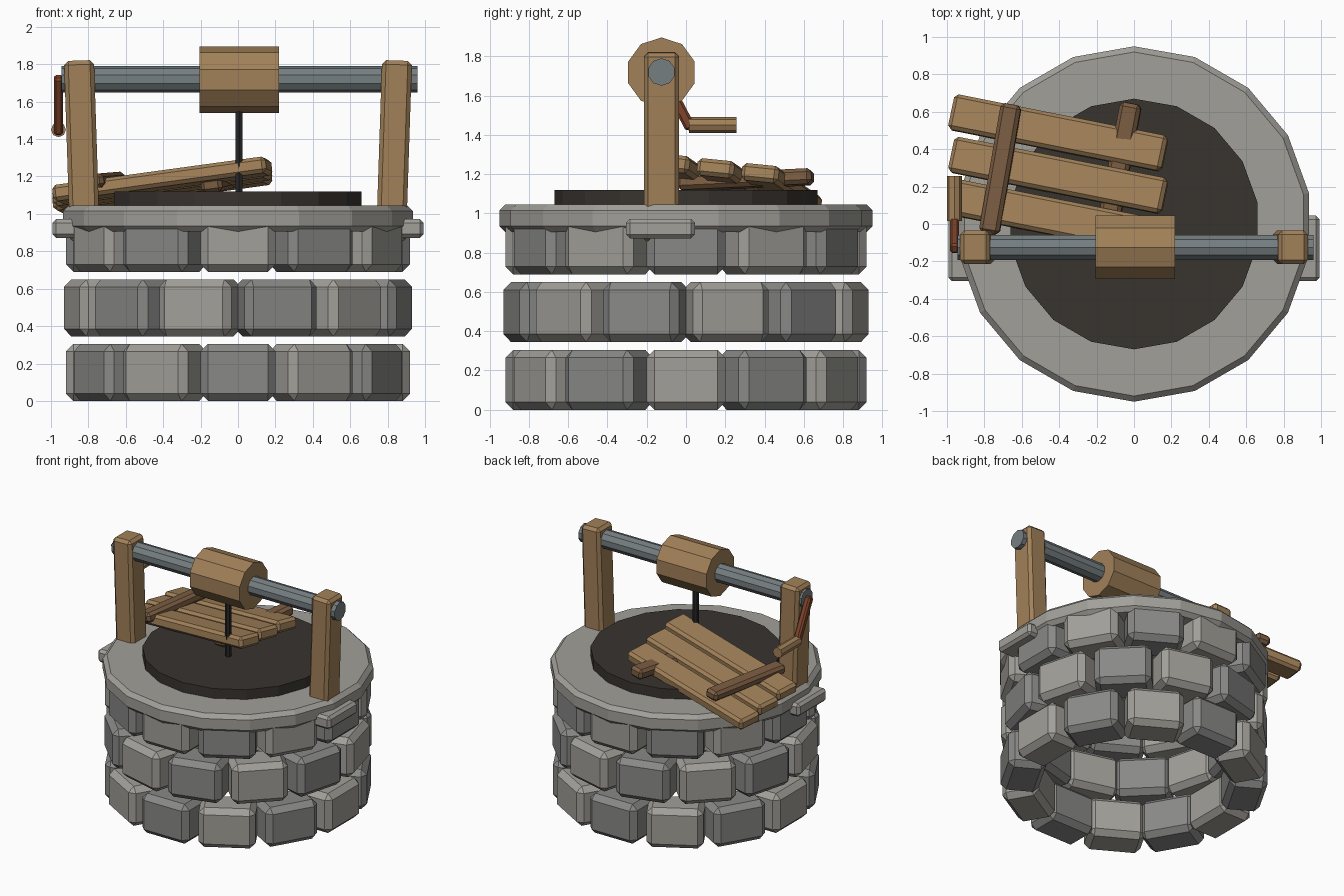
import bpy, bmesh
from math import radians, pi, cos, sin
from mathutils import Vector, Matrix, Euler

if "Cube" in bpy.data.objects:
    bpy.data.objects.remove(bpy.data.objects["Cube"])


def mat(name, rgb):
    m = bpy.data.materials.new(name)
    m.diffuse_color = (*rgb, 1)
    m.use_nodes = True
    m.node_tree.nodes["Principled BSDF"].inputs["Base Color"].default_value = m.diffuse_color
    return m


WOOD = mat("wood", (0.36, 0.22, 0.10))
DARK_WOOD = mat("dark_wood", (0.20, 0.11, 0.055))
RED_WOOD = mat("red_wood", (0.22, 0.06, 0.025))
BLACK = mat("dark_water", (0.04, 0.033, 0.028))
ROPE = mat("dark_rope", (0.02, 0.02, 0.02))
STEEL = mat("steel", (0.18, 0.21, 0.22))
STONE_A = mat("stone_warm", (0.36, 0.35, 0.32))
STONE_B = mat("stone_cool", (0.25, 0.25, 0.245))


def finish(name, bm, material, bevel):
    bmesh.ops.recalc_face_normals(bm, faces=bm.faces)
    me = bpy.data.meshes.new(name)
    bm.to_mesh(me)
    bm.free()
    ob = bpy.data.objects.new(name, me)
    bpy.context.collection.objects.link(ob)
    me.materials.append(material)
    if bevel:
        b = ob.modifiers.new("bevel", 'BEVEL')
        b.width, b.segments = bevel, 1
        b.limit_method, b.angle_limit = 'ANGLE', radians(40)
    return ob


def box(name, size, matrix, material, bevel=0.02):
    bm = bmesh.new()
    bmesh.ops.create_cube(bm, size=1, matrix=Matrix.Diagonal((*size, 1)))
    ob = finish(name, bm, material, bevel)
    ob.matrix_world = matrix
    return ob


def frame(a, b, up):
    """Matrix at the midpoint of a-b, local z along a-b, local y near up."""
    a, b = Vector(a), Vector(b)
    z = (b - a).normalized()
    x = Vector(up).cross(z).normalized()
    y = z.cross(x)
    m = Matrix((x, y, z)).transposed().to_4x4()
    m.translation = (a + b) / 2
    return m, (b - a).length


def rod(name, a, b, r, sides, material, up=(0, 0, 1), bevel=0):
    m, length = frame(a, b, up)
    bm = bmesh.new()
    bmesh.ops.create_cone(bm, cap_ends=True, segments=sides, radius1=r, radius2=r, depth=length)
    ob = finish(name, bm, material, bevel)
    ob.matrix_world = m
    return ob


def beam(name, a, b, w, t, material, up=(0, 0, 1), bevel=0.02):
    m, length = frame(a, b, up)
    return box(name, (w, t, length), m, material, bevel)


# Wall: three staggered courses of twelve blocks
for row, (z0, z1) in enumerate(((0, 0.305), (0.345, 0.65), (0.69, 0.985))):
    for i in range(12):
        a = radians(30 * i + (15 if row % 2 else 0))
        m = Matrix.Rotation(a, 4, 'Z') @ Matrix.Translation((0.785, 0, (z0 + z1) / 2))
        box(f"wall_stone_{row + 1}_{i + 1}", (0.27, 0.40, z1 - z0), m,
            STONE_A if (i + row // 2) % 2 == 0 else STONE_B, 0.04)

# Rim and dark opening
rod("rim", (0, 0, 0.905), (0, 0, 1.045), 0.95, 18, STONE_A, (0, 1, 0), 0.03)
rod("dark_opening", (0, 0, 1.0), (0, 0, 1.12), 0.67, 18, BLACK, (0, 1, 0))

# Posts and the stone brackets beside them
for s, side in ((-1, "left"), (1, "right")):
    beam(f"{side}_post", (s * 0.818, -0.125, 0.85), (s * 0.85, -0.125, 1.82),
         0.16, 0.18, WOOD, (0, 1, 0), 0.022)
    box(f"{side}_bracket", (0.20, 0.35, 0.10), Matrix.Translation((s * 0.893, -0.13, 0.922)),
        STONE_A, 0.02)

# Axle, drum and rope
rod("axle", (-0.945, -0.125, 1.72), (0.96, -0.125, 1.72), 0.07, 10, STEEL)
rod("drum", (-0.205, -0.125, 1.718), (0.22, -0.125, 1.718), 0.178, 10, WOOD)
rod("rope", (0.005, -0.125, 1.06), (0.005, -0.125, 1.60), 0.022, 6, ROPE, (0, 1, 0))

# Crank
beam("crank_arm", (-0.96, -0.135, 1.735), (-0.96, 0.025, 1.43), 0.05, 0.055, RED_WOOD, (0, 1, 0), 0.012)
rod("crank_handle", (-0.96, 0.015, 1.45), (-0.96, 0.257, 1.45), 0.04, 8, WOOD)

# Tilted lid: three planks, one batten above and one below
for i, (y, z) in enumerate(((0.487, 1.13), (0.26, 1.155), (0.033, 1.18))):
    d = Vector((0.57, -0.113, 0.078))
    c = Vector((-0.405, y, z))
    beam(f"lid_plank_{i + 1}", c - d, c + d, 0.193, 0.088, WOOD, (0, 0.1, 1), 0.02)
beam("upper_batten", (-0.775, -0.05, 1.175), (-0.655, 0.64, 1.185), 0.11, 0.075, DARK_WOOD, (-0.12, 0, 1))
beam("lower_batten", (-0.145, -0.04, 1.155), (-0.015, 0.645, 1.187), 0.115, 0.08, DARK_WOOD, (-0.12, 0, 1))
